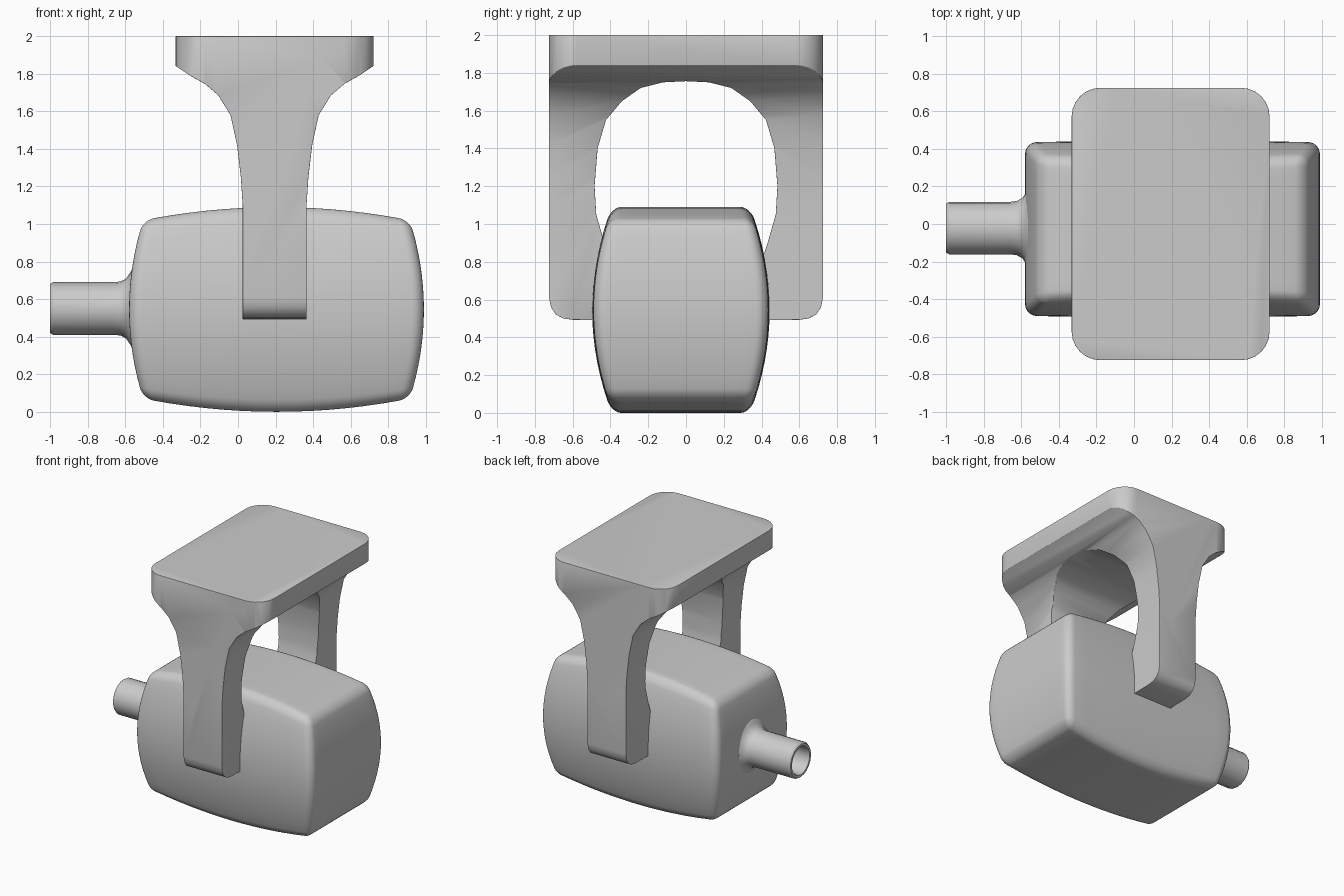
import bpy, bmesh, math
from mathutils import Vector

if "Cube" in bpy.data.objects:
    bpy.data.objects.remove(bpy.data.objects["Cube"])


def add_object(name, bm, angle=30):
    bmesh.ops.recalc_face_normals(bm, faces=bm.faces)
    me = bpy.data.meshes.new(name)
    bm.to_mesh(me)
    bm.free()
    ob = bpy.data.objects.new(name, me)
    bpy.context.collection.objects.link(ob)
    smooth(ob, angle)
    return ob


def activate(ob):
    bpy.ops.object.select_all(action='DESELECT')
    ob.select_set(True)
    bpy.context.view_layer.objects.active = ob


def smooth(ob, angle):
    activate(ob)
    bpy.ops.object.shade_smooth_by_angle(angle=math.radians(angle))


def prism(name, points, start, offset):
    """Extrude a closed outline; start maps a 2D point to 3D."""
    bm = bmesh.new()
    face = bm.faces.new([bm.verts.new(start(a, b)) for a, b in points])
    ext = bmesh.ops.extrude_face_region(bm, geom=[face])
    bmesh.ops.translate(bm, vec=offset,
                        verts=[v for v in ext['geom'] if isinstance(v, bmesh.types.BMVert)])
    return add_object(name, bm)


def apply_modifiers(ob):
    activate(ob)
    for m in list(ob.modifiers):
        bpy.ops.object.modifier_apply(modifier=m.name)


# Barrel body: rounded box with bulging faces
HALF, R, CUT = Vector((0.75, 0.45, 0.5)), 0.06, 0.7


def bulge(co):
    inner, p = Vector(), Vector()
    for i in range(3):
        t, h = abs(co[i]), HALF[i] - R
        if t <= CUT + 1e-5:
            d = h * t / CUT
        else:
            d = h + R * math.tan((t - CUT) / (1 - CUT) * math.pi / 4)
        p[i] = math.copysign(d, co[i])
        inner[i] = math.copysign(min(d, h), co[i])
    p = inner + (p - inner).normalized() * R
    u, v, w = (p[i] / HALF[i] for i in range(3))
    z = w * (0.475 + 0.07 * (1 - u * u))
    return Vector((0.205 + u * (0.71 + 0.075 * (1 - w * w)),
                   -0.027 + v * (0.47 - 0.35 * z * z - 0.008 * u * u),
                   0.545 + z))


bm = bmesh.new()
bmesh.ops.create_cube(bm, size=2)
bmesh.ops.subdivide_edges(bm, edges=bm.edges[:], cuts=19, use_grid_fill=True)
for v in bm.verts:
    v.co = bulge(v.co)
add_object("body", bm, 40)

# Hollow pipe stub with flared root
pipe = [(-0.48, 0.28), (-0.555, 0.23), (-0.575, 0.19), (-0.595, 0.16), (-0.625, 0.144),
        (-0.66, 0.14), (-0.985, 0.14), (-1.0, 0.13), (-1.0, 0.112), (-0.985, 0.105),
        (-0.6, 0.105), (-0.6, 0.0)]
bm = bmesh.new()
verts = [bm.verts.new((x, -0.022, 0.55 + r)) for x, r in pipe]
edges = [bm.edges.new(e) for e in zip(verts, verts[1:])]
bmesh.ops.spin(bm, geom=verts + edges, cent=(0, -0.022, 0.55), axis=(1, 0, 0),
               angle=math.tau, steps=20, use_duplicate=False)
bmesh.ops.remove_doubles(bm, verts=bm.verts, dist=1e-4)
add_object("pipe_stub", bm)

# Bracket, side outline: fork with arch
half = [(0.725, 2.0), (0.725, 0.61), (0.715, 0.56), (0.69, 0.522), (0.65, 0.5), (0.6, 0.493),
        (0.39, 0.49), (0.40, 0.8), (0.435, 0.91), (0.475, 1.05), (0.484, 1.2), (0.468, 1.4),
        (0.424, 1.55), (0.34, 1.65), (0.24, 1.72), (0.12, 1.75)]
outline = half + [(0, 1.756)] + [(-y, z) for y, z in reversed(half)]
bracket = prism("mounting_bracket", outline,
                lambda y, z: (-0.6, y, z), (1.6, 0, 0))

# Bracket, front outline: narrow leg flaring into the plate
half = [(0.6, 2.1), (0.6, 1.87), (0.525, 1.84), (0.45, 1.79), (0.37, 1.745), (0.3, 1.685), (0.235, 1.58),
        (0.2, 1.42), (0.18, 1.25), (0.17, 1.1), (0.17, 0.4)]
outline = half + [(-x, z) for x, z in reversed(half)]
front_cut = prism("front_cutter", outline,
                  lambda x, z: (0.195 + x, -1, z), (0, 2, 0))

# Bracket, plan outline: plate with rounded corners
plan = []
for k, (sx, sy) in enumerate([(1, 1), (-1, 1), (-1, -1), (1, -1)]):
    for i in range(7):
        a = (k + i / 6) * math.pi / 2
        plan.append((0.195 + sx * 0.375 + 0.152 * math.cos(a), sy * 0.573 + 0.152 * math.sin(a)))
plan_cut = prism("plan_cutter", plan, lambda x, y: (x, y, 0.2), (0, 0, 2))

for cutter in (front_cut, plan_cut):
    m = bracket.modifiers.new("outline", 'BOOLEAN')
    m.operation, m.solver, m.object = 'INTERSECT', 'EXACT', cutter
apply_modifiers(bracket)
for cutter in (front_cut, plan_cut):
    bpy.data.objects.remove(cutter)

m = bracket.modifiers.new("soft_edges", 'BEVEL')
m.width, m.segments, m.limit_method, m.angle_limit = 0.015, 2, 'ANGLE', math.radians(40)
apply_modifiers(bracket)
smooth(bracket, 35)
